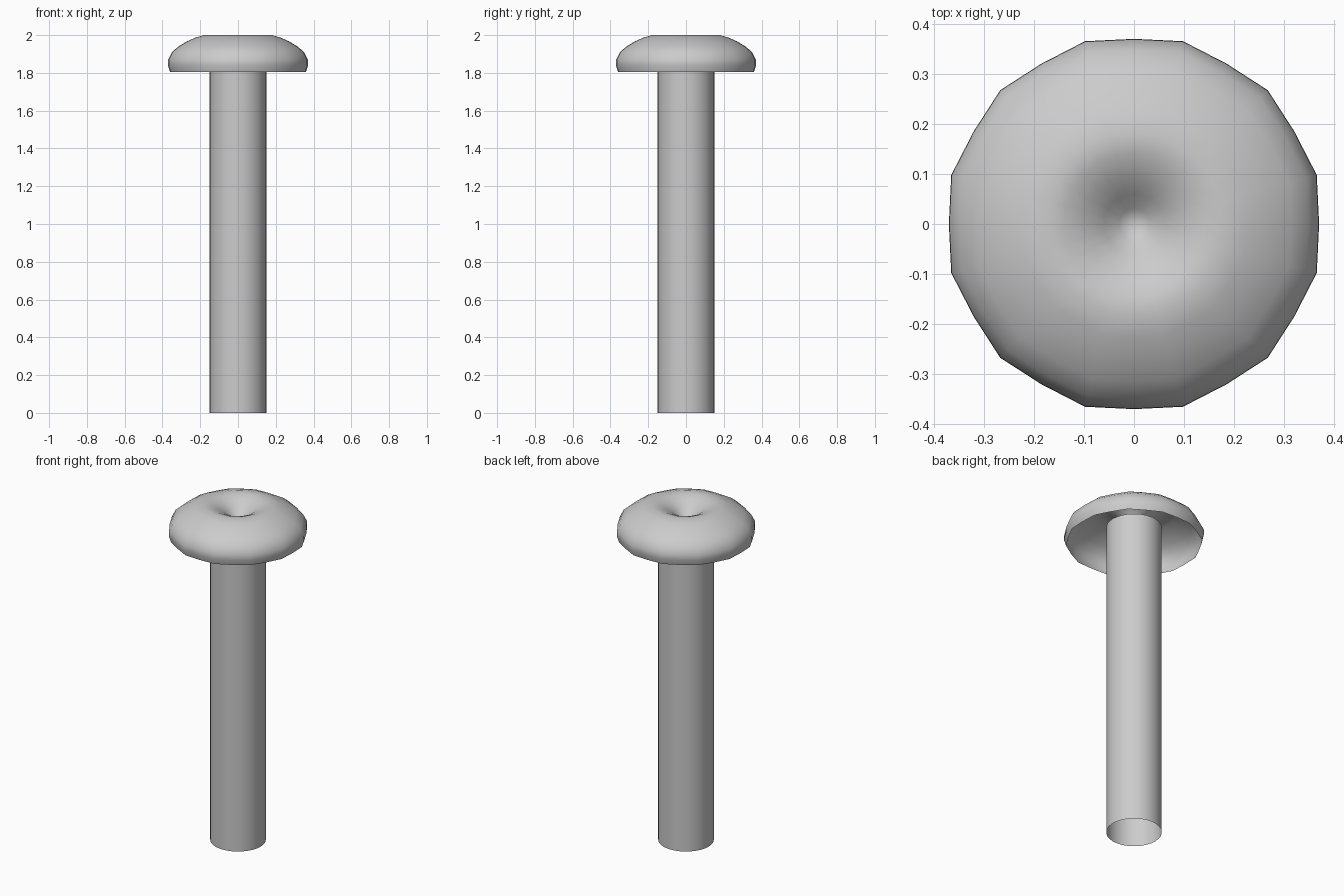
import bpy, bmesh, math

cube = bpy.data.objects.get("Cube")
if cube:
    bpy.data.objects.remove(cube, do_unlink=True)

metal = bpy.data.materials.new("light_grey_metal")
metal.use_nodes = True
grey = (0.6, 0.6, 0.6, 1)
metal.diffuse_color = grey
metal.node_tree.nodes["Principled BSDF"].inputs["Base Color"].default_value = grey


def lathe(name, profile, sides, bulge=1.0):
    """Turn a (radius, height) profile about z; every second spoke is scaled by bulge."""
    bm = bmesh.new()
    rings = []
    for r, z in profile:
        if r == 0:
            rings.append([bm.verts.new((0, 0, z))] * sides)
            continue
        ring = []
        for i in range(sides):
            a = 2 * math.pi * i / sides
            s = r * (bulge if i % 2 else 1)
            ring.append(bm.verts.new((s * math.cos(a), s * math.sin(a), z)))
        rings.append(ring)
    for low, high in zip(rings, rings[1:]):
        for i in range(sides):
            j = (i + 1) % sides
            corners = [low[i], low[j], high[j], high[i]]
            bm.faces.new(list(dict.fromkeys(corners)))
    for f in bm.faces:
        f.smooth = True
    mesh = bpy.data.meshes.new(name)
    bm.to_mesh(mesh)
    bm.free()
    mesh.materials.append(metal)
    obj = bpy.data.objects.new(name, mesh)
    bpy.context.collection.objects.link(obj)
    return obj


# Hollow shaft, open at the bottom
lathe("shaft", [(0.15, 0), (0.15, 1.9)], 32)

# Domed head: an open shell with a dimple in the crown
lathe("head", [(0.36, 1.805), (0.371, 1.84), (0.37, 1.87), (0.35, 1.91),
               (0.315, 1.94), (0.27, 1.967), (0.225, 1.987), (0.18, 2.0),
               (0.14, 1.993), (0.1, 1.975), (0.06, 1.945), (0.03, 1.915),
               (0, 1.9)], 24, 1.022)
